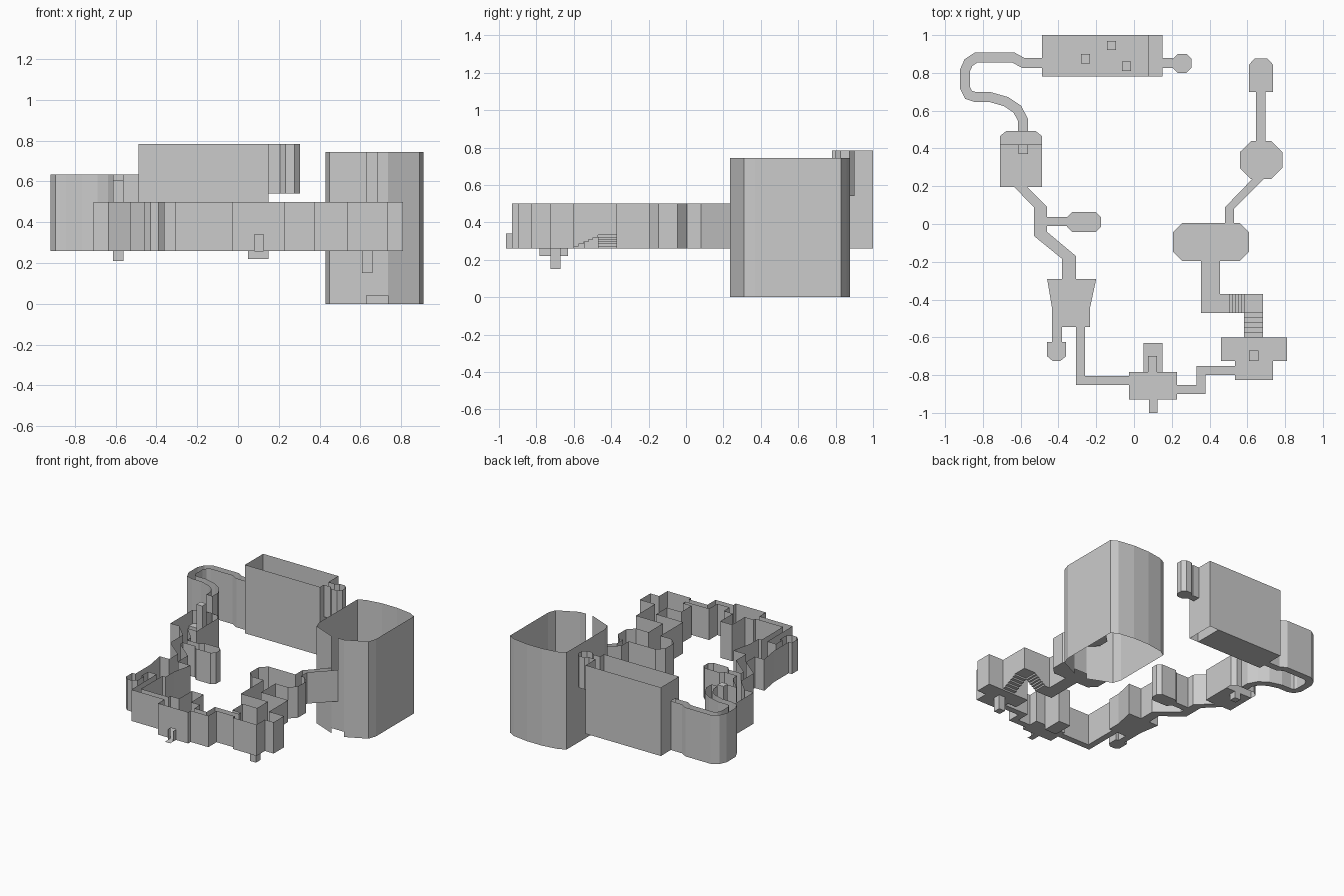
import bpy
from mathutils import Vector as V

if "Cube" in bpy.data.objects:
    bpy.data.objects.remove(bpy.data.objects["Cube"])

LOW, TOP = 0.26, 0.50
areas = []          # (name, outline, floor height, wall top or None, wall base)


def area(name, pts, floor=LOW, top=TOP, base=None):
    areas.append((name, [V(p) for p in pts], floor, top, floor if base is None else base))


def rect(x0, x1, y0, y1):
    return [(x0, y0), (x1, y0), (x1, y1), (x0, y1)]


def octa(x0, x1, y0, y1, c):
    return [(x0 + c, y0), (x1 - c, y0), (x1, y0 + c), (x1, y1 - c),
            (x1 - c, y1), (x0 + c, y1), (x0, y1 - c), (x0, y0 + c)]


def path(pts, w):
    """Mitred strip of width w along a centre line."""
    pts = [V(p) for p in pts]
    left, right = [], []
    for i, p in enumerate(pts):
        a = (p - pts[i - 1]).normalized() if i else (pts[1] - p).normalized()
        b = (pts[i + 1] - p).normalized() if i < len(pts) - 1 else a
        na, nb = V((-a.y, a.x)), V((-b.y, b.x))
        m = (na + nb).normalized()
        off = m * (w / 2 / m.dot(na))
        left.append(p + off)
        right.append(p - off)
    return right + left[::-1]


def make(name, verts, faces):
    me = bpy.data.meshes.new(name)
    me.from_pydata(verts, [], faces)
    me.validate()
    ob = bpy.data.objects.new(name, me)
    bpy.context.collection.objects.link(ob)


def box(name, x0, x1, y0, y1, z0, z1):
    v = [(x, y, z) for z in (z0, z1) for x, y in rect(x0, x1, y0, y1)]
    f = [(3, 2, 1, 0), (4, 5, 6, 7)] + [(i, (i + 1) % 4, (i + 1) % 4 + 4, i + 4) for i in range(4)]
    make(name, v, f)


def quad(verts, faces, a, b, z0, z1):
    if z1 - z0 > 0.002:
        n = len(verts)
        verts += [(a.x, a.y, z0), (a.x, a.y, z1), (b.x, b.y, z1), (b.x, b.y, z0)]
        faces.append((n, n + 1, n + 2, n + 3))


def build_area(k):
    """Floor plus thin walls, left open where another area touches."""
    name, pts, floor, top, base = areas[k]
    verts = [(p.x, p.y, floor) for p in pts]
    faces = [tuple(range(len(pts)))]
    for i, a in enumerate(pts):
        if top is None:
            break
        b = pts[(i + 1) % len(pts)]
        length = (b - a).length
        d = (b - a) / length
        hits = []
        for j, (_, q, ofl, otop, _) in enumerate(areas):
            for m in range(len(q) if j != k else 0):
                r, s = q[m] - a, q[(m + 1) % len(q)] - a
                if abs(d.cross(r)) < 0.004 and abs(d.cross(s)) < 0.004:
                    t0, t1 = sorted((d.dot(r), d.dot(s)))
                    t0, t1 = max(t0, 0), min(t1, length)
                    if t1 - t0 > 0.005:
                        hits.append((t0, t1, ofl, top if otop is None else otop))
        cuts = sorted({0, length, *[h[0] for h in hits], *[h[1] for h in hits]})
        for t0, t1 in zip(cuts, cuts[1:]):
            if t1 - t0 < 0.001:
                continue
            p, q = a + d * t0, a + d * t1
            hit = [h for h in hits if h[0] <= (t0 + t1) / 2 <= h[1]]
            if hit:
                quad(verts, faces, p, q, base, hit[0][2])
                quad(verts, faces, p, q, hit[0][3], top)
            else:
                quad(verts, faces, p, q, base, top)
    make(name, verts, faces)


# big hall with raised ledge and small octagon end room
HALL = 0.785
area("hall_entry", rect(-.487, -.386, .78, 1), LOW, HALL)
area("hall_middle", rect(-.386, .074, .78, 1), LOW, HALL)
area("hall_ledge", rect(.074, .15, .78, 1), .54, HALL, LOW)
area("end_passage", rect(.15, .205, .825, .88), .54, HALL)
area("end_room", octa(.205, .305, .80, .90, .027), .54, HALL)

# winding passage down to the ledge room
area("winding_passage", path([(-.487, .853), (-.587, .853), (-.638, .881), (-.836, .881), (-.876, .855),
                              (-.894, .815), (-.894, .72), (-.876, .684), (-.84, .672), (-.762, .672),
                              (-.678, .648), (-.618, .608), (-.587, .55), (-.587, .492)], .052), LOW, .635)
area("ledge_room_back", [(-.71, .42), (-.487, .42), (-.487, .465), (-.52, .492), (-.677, .492), (-.71, .465)],
     .395, TOP, LOW)
area("ledge_room", rect(-.71, -.487, .196, .42))

# west side: bent passage, side room, tapered room and pocket
area("bent_passage", [(-.635, .196), (-.53, .09), (-.53, -.063), (-.38, -.185), (-.38, -.29),
                      (-.307, -.29), (-.307, -.17), (-.46, -.042), (-.46, .09), (-.566, .196)])
area("side_passage", rect(-.46, -.354, -.011, .037))
area("side_room", octa(-.354, -.175, -.042, .063, .027))
area("tapered_room", [(-.46, -.29), (-.434, -.444), (-.434, -.545), (-.233, -.545), (-.233, -.444), (-.2, -.29)])
area("pocket_passage", rect(-.434, -.381, -.624, -.545))
area("pocket_room", [(-.46, -.624), (-.46, -.70), (-.43, -.725), (-.39, -.725), (-.36, -.70), (-.36, -.624)])

# south side
area("south_west_passage", path([(-.284, -.545), (-.284, -.828), (-.026, -.828)], .048))
area("south_room", rect(-.026, .228, -.93, -.783))
area("south_alcove", rect(.05, .15, -.783, -.63), .22)
area("crawl_hole", rect(.08, .125, -.963, -.93), LOW, .34)
area("crawl_sill", rect(.08, .125, -1, -.963), LOW, None)
area("south_east_passage", path([(.228, -.876), (.355, -.876), (.355, -.776), (.534, -.776)], .046))
area("cross_room", [(.534, -.825), (.735, -.825), (.735, -.725), (.81, -.725), (.81, -.6), (.46, -.6),
                    (.46, -.725), (.534, -.725)])

# two short stair flights around a corner landing
N, RISE = 5, .012
for i in range(N):
    y, x = -.6 + .13 * i / N, .503 + .08 * i / N
    area("south_step", rect(.582, .683, y, y + .13 / N), LOW + RISE * (i + 1))
    area("west_step", rect(x, x + .08 / N, -.47, -.37), LOW + RISE * (i + 1))
area("stair_landing", rect(.583, .683, -.47, -.37), LOW + RISE * (N + 1))
area("north_passage", [(.354, -.47), (.503, -.47), (.503, -.37), (.455, -.37), (.455, -.196), (.354, -.196)])
area("chamfered_room", octa(.206, .61, -.196, .005, .05))
area("cavern_passage", [(.483, .005), (.529, .005), (.529, .08), (.685, .237), (.625, .237), (.483, .09)])

# platforms and bridge inside the cavern
area("near_platform", octa(.56, .785, .237, .44, .06), LOW, None)
area("bridge", rect(.645, .695, .44, .70), LOW, None)
area("far_platform", [(.61, .70), (.735, .70), (.735, .845), (.705, .877), (.64, .877), (.61, .845)], LOW, None)

for k in range(len(areas)):
    build_area(k)

# cavern shell: open top and bottom, entry slot and foot gap in the front
half = [(.735, .235), (.89, .31), (.91, .37), (.91, .83), (.86, .858), (.735, .877)]
ring = [V(p) for p in half] + [V((1.34 - x, y)) for x, y in half[::-1]]
ring[-1].x = .63
v, f = [], []
for a, b in zip(ring, ring[1:]):
    quad(v, f, a, b, 0, .745)
quad(v, f, V((.63, .235)), V((.735, .235)), .04, LOW)
quad(v, f, V((.685, .235)), V((.735, .235)), LOW, .745)
make("cavern_wall", v, f)

# loose blocks
box("hall_pillar_low", -.28, -.233, .85, .90, LOW, .34)
box("hall_pillar_mid", -.143, -.095, .92, .97, LOW, .41)
box("hall_pillar_high", -.063, -.016, .81, .86, LOW, .48)
box("ledge_room_block", -.612, -.562, .37, .42, .21, .605)
box("cross_room_block", .608, .66, -.725, -.67, .15, .30)
box("alcove_step", .075, .122, -.783, -.70, .22, .26)
